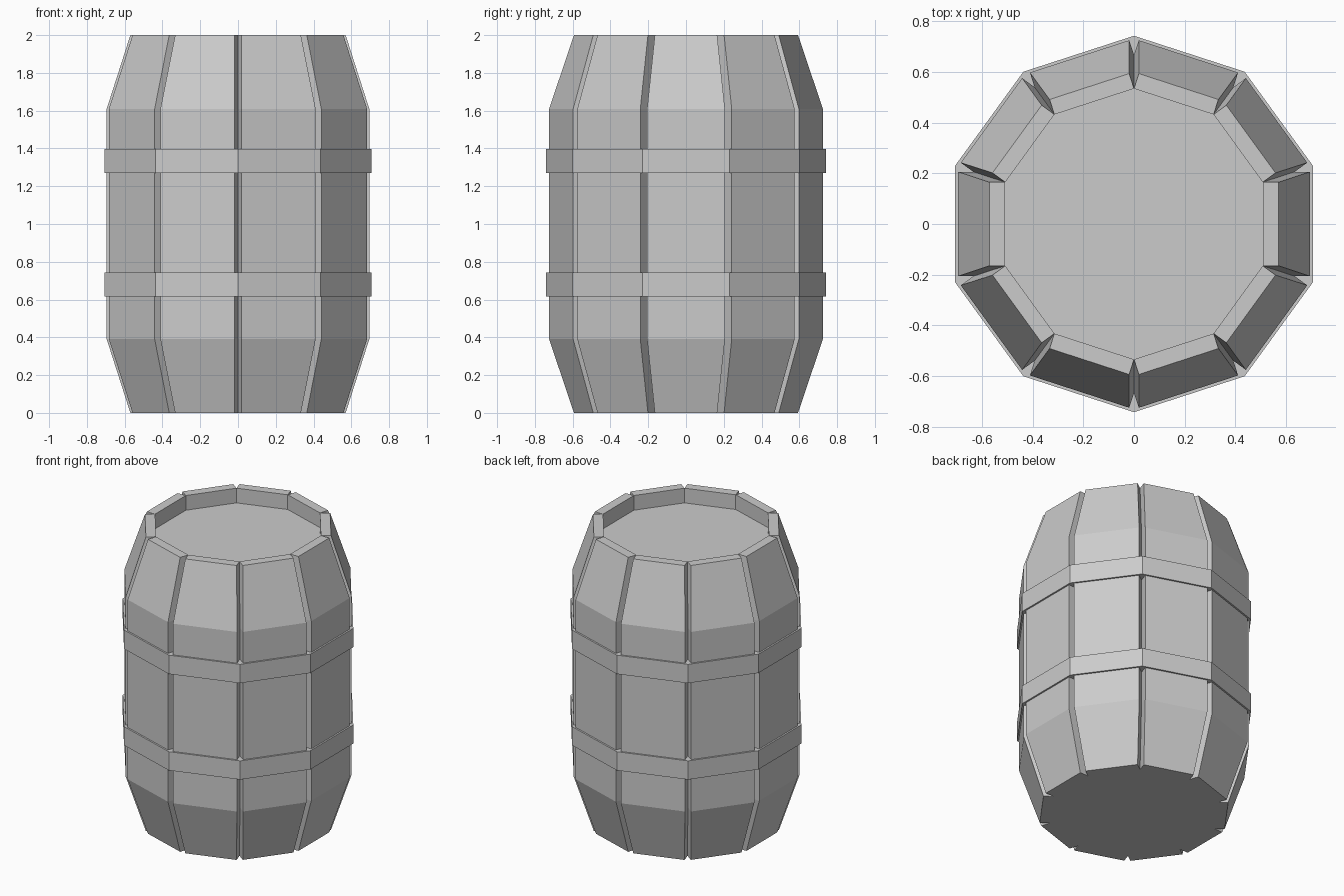
import bpy, bmesh, math

if "Cube" in bpy.data.objects:
    bpy.data.objects.remove(bpy.data.objects["Cube"])

N = 10                      # number of staves
STEP = 2 * math.pi / N
T = math.tan(STEP / 2)


def polar(apothem, side, angle, z):
    """Point on a stave: apothem out along its angle, side along its width."""
    c, s = math.cos(angle), math.sin(angle)
    return (apothem * c - side * s, apothem * s + side * c, z)


def finish(bm, name):
    bmesh.ops.recalc_face_normals(bm, faces=bm.faces)
    me = bpy.data.meshes.new(name)
    bm.to_mesh(me)
    bm.free()
    ob = bpy.data.objects.new(name, me)
    bpy.context.collection.objects.link(ob)
    return ob


def bridge(bm, a, b):
    n = len(a)
    for i in range(n):
        j = (i + 1) % n
        bm.faces.new((a[i], a[j], b[j], b[i]))


# Barrel body: flat staves separated by V grooves, with a sunken lid
def barrel_body():
    bm = bmesh.new()
    rings = []
    # height, outer apothem, half width of stave
    for z, r, w in ((0, 0.57, 0.165), (0.39, 0.695, 0.206),
                    (1.61, 0.695, 0.206), (2, 0.57, 0.165)):
        ring = []
        for k in range(N):
            a = k * STEP
            ring.append(bm.verts.new(polar(w / T, -w, a, z)))   # groove bottom
            ring.append(bm.verts.new(polar(r, -w, a, z)))
            ring.append(bm.verts.new(polar(r, w, a, z)))
        rings.append(ring)
    for lo, hi in zip(rings, rings[1:]):
        bridge(bm, lo, hi)
    bm.faces.new(rings[0])
    # stave ends around the rim
    top = rings[-1]
    for k in range(N):
        i = 3 * k
        bm.faces.new((top[i], top[i + 1], top[i + 2], top[(i + 3) % (3 * N)]))
    # inner rim wall and lid
    rim = top[::3]
    lid = [bm.verts.new((v.co.x, v.co.y, 1.9)) for v in rim]
    bridge(bm, rim, lid)
    bm.faces.new(lid)
    return finish(bm, "barrel_body")


# Hoop: ten-sided band around the staves
def hoop(name, z0, z1, outer=0.706, inner=0.62):
    bm = bmesh.new()
    loops = [[bm.verts.new(polar(r, -r * T, k * STEP, z)) for k in range(N)]
             for r, z in ((outer, z0), (outer, z1), (inner, z1), (inner, z0))]
    for i in range(4):
        bridge(bm, loops[i], loops[(i + 1) % 4])
    return finish(bm, name)


barrel_body()
hoop("lower_hoop", 0.615, 0.742)
hoop("upper_hoop", 1.27, 1.398)
